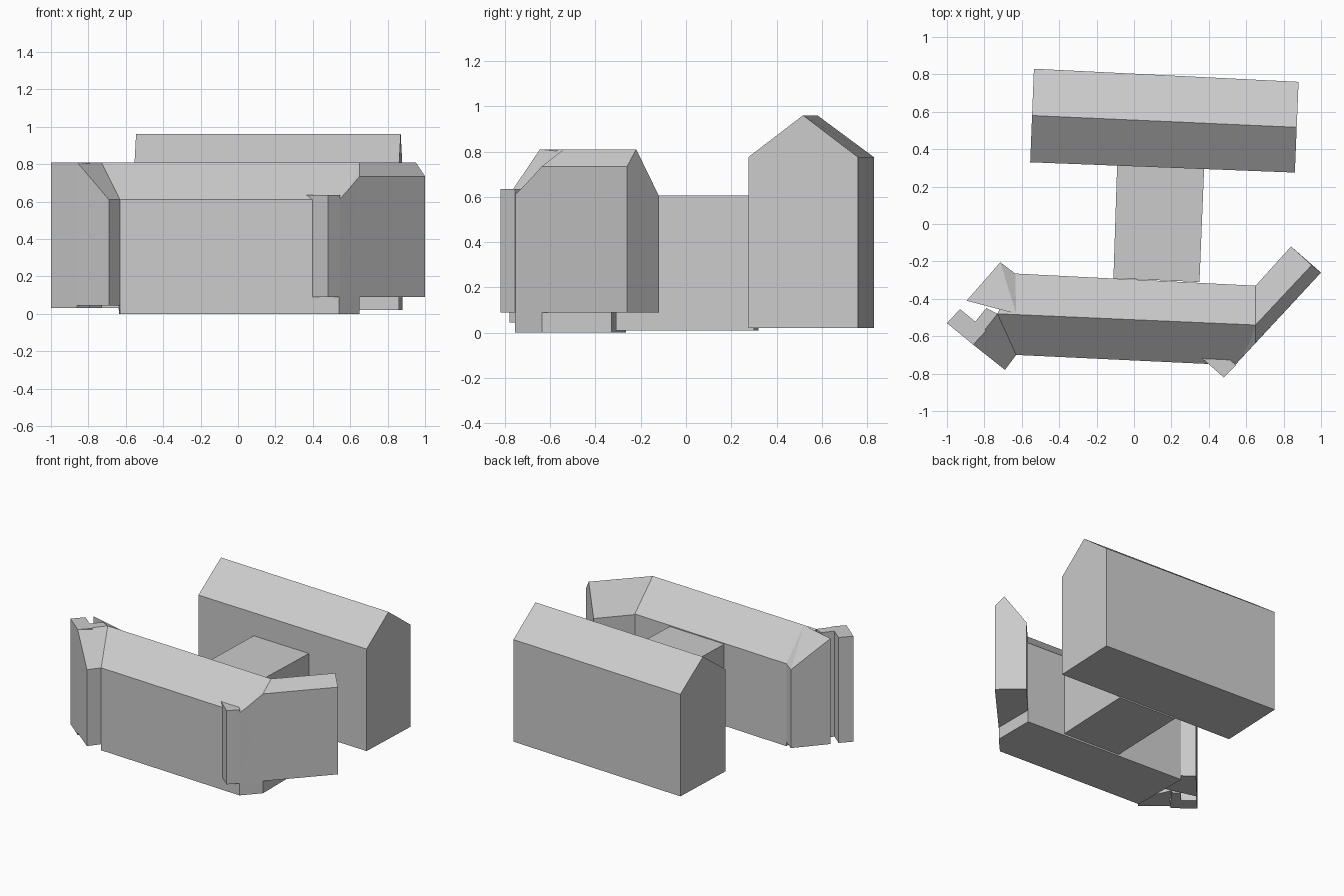
import bpy
import bmesh
import math

cube = bpy.data.objects.get("Cube")
if cube:
    bpy.data.objects.remove(cube, do_unlink=True)

grey = bpy.data.materials.new("pale_grey")
grey.use_nodes = True
colour = (0.6, 0.6, 0.6, 1)
grey.diffuse_color = colour
grey.node_tree.nodes["Principled BSDF"].inputs["Base Color"].default_value = colour


def block(name, base, plan, tops):
    """Convex building block: flat floor plan at height base, closed over the top points."""
    bm = bmesh.new()
    for x, y in plan:
        bm.verts.new((x, y, base))
    for height, points in tops:
        for x, y in points:
            bm.verts.new((x, y, height))
    hull = bmesh.ops.convex_hull(bm, input=bm.verts[:])
    spare = set(hull["geom_interior"] + hull["geom_unused"])
    bmesh.ops.delete(bm, geom=[v for v in spare if isinstance(v, bmesh.types.BMVert)],
                     context="VERTS")
    bmesh.ops.dissolve_limit(bm, angle_limit=math.radians(2),
                             verts=bm.verts[:], edges=bm.edges[:])
    bmesh.ops.recalc_face_normals(bm, faces=bm.faces[:])
    mesh = bpy.data.meshes.new(name)
    bm.to_mesh(mesh)
    bm.free()
    mesh.materials.append(grey)
    bpy.context.collection.objects.link(bpy.data.objects.new(name, mesh))


def flat_block(name, base, top, plan):
    block(name, base, plan, [(top, plan)])


# Gabled rear hall
hall = [(-.535, .83), (.88, .76), (.86, .275), (-.555, .33)]
block("rear_hall", .02, hall, [(.775, hall), (.96, [(-.545, .58), (.87, .517)])])

# Flat link between the halls
flat_block("link", .01, .605, [(-.11, -.29), (.35, -.31), (.375, .3), (-.09, .32)])

# Gabled front hall with a clipped corner
front, corner = (.54, -.755), (.65, -.636)
eaves = [(-.63, -.70), front, (.65, -.33), (-.635, -.265)]
block("front_hall", 0, eaves + [corner],
      [(.61, eaves), (.725, [corner]), (.81, [(-.73, -.48), (.65, -.54)])])

# Left angled wing and its low end stub
outer, inner = (1, -.26), (.84, -.12)
block("left_wing", .09, [front, outer, inner, (.65, -.33)],
      [(.605, [front, inner, (.65, -.33)]), (.735, [corner, outer]),
       (.81, [(.65, -.54), (.95, -.22)])])
flat_block("left_wing_stub", .09, .635,
           [(.48, -.82), (.545, -.755), (.39, -.61), (.32, -.68)])

# Right angled wing: sloped front, flat end with a notch, sloped back
low = [(-.69, -.78), (-.63, -.70)]
high = [(-.86, -.645), (-.73, -.48)]
block("right_wing_front", .045, low + high, [(.61, low), (.81, high)])
flat_block("right_wing_end", .03, .81,
           [(-1, -.53), (-.93, -.455), (-.79, -.57), (-.86, -.645)])
flat_block("right_wing_notch", .03, .81,
           [(-.86, -.645), (-.88, -.56), (-.79, -.45), (-.73, -.48)])
low = [(-.715, -.205), (-.635, -.265)]
high = [(-.895, -.41), (-.63, -.48)]
block("right_wing_back", .03, low + high, [(.61, low), (.81, high)])
